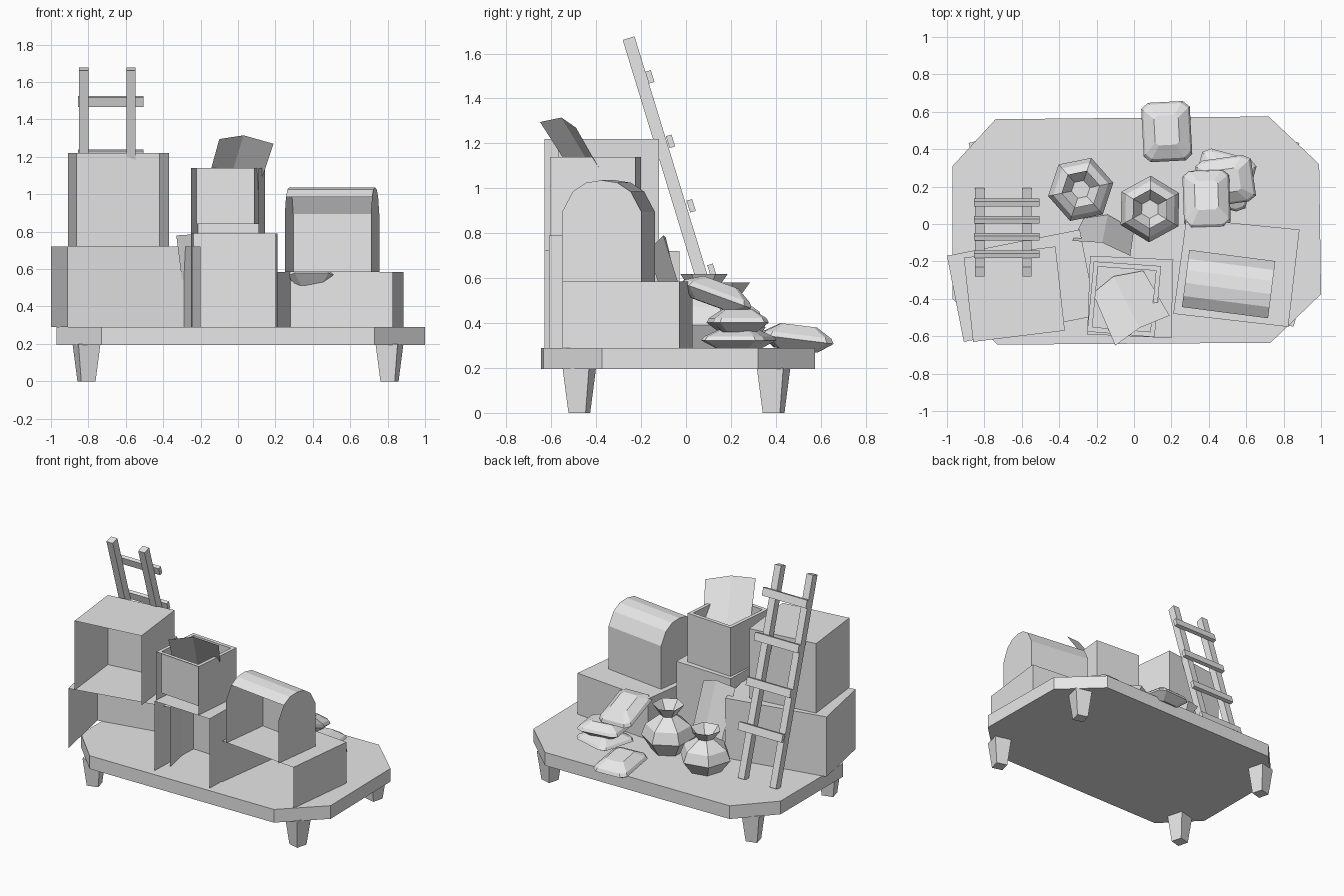
import bpy, bmesh
from math import sin, cos, pi, radians
from mathutils import Matrix, Vector, Euler

cube = bpy.data.objects.get("Cube")
if cube:
    bpy.data.objects.remove(cube, do_unlink=True)

GREY = (0.8, 0.8, 0.8, 1)
mat = bpy.data.materials.new("plain_grey")
mat.use_nodes = True
mat.diffuse_color = GREY
mat.node_tree.nodes["Principled BSDF"].inputs["Base Color"].default_value = GREY


def finish(name, bm, recalc=True):
    if recalc:
        bmesh.ops.recalc_face_normals(bm, faces=bm.faces)
    me = bpy.data.meshes.new(name)
    bm.to_mesh(me)
    bm.free()
    me.materials.append(mat)
    ob = bpy.data.objects.new(name, me)
    bpy.context.collection.objects.link(ob)
    return ob


def skin(bm, rings, closed=True):
    """Bridge rows of points with quads and return the vertex rows."""
    rows = [[bm.verts.new(p) for p in r] for r in rings]
    n = len(rows[0])
    for a, b in zip(rows, rows[1:]):
        for i in range(n if closed else n - 1):
            j = (i + 1) % n
            bm.faces.new((a[i], a[j], b[j], b[i]))
    return rows


def ring(corners, z):
    return [(x, y, z) for x, y in corners]


def inset(corners, f):
    cx = sum(c[0] for c in corners) / len(corners)
    cy = sum(c[1] for c in corners) / len(corners)
    return [(cx + (x - cx) * f, cy + (y - cy) * f) for x, y in corners]


def crate(name, corners, z0, z1):
    """Crate open at the front and below; corners: front left, front right, back right, back left."""
    bm = bmesh.new()
    path = corners[1:] + corners[:1]
    rows = skin(bm, [ring(path, z0), ring(path, z1)], closed=False)
    bm.faces.new(rows[1])
    finish(name, bm, recalc=False)


def sheet(name, top, bottom):
    bm = bmesh.new()
    skin(bm, [bottom, top], closed=False)
    finish(name, bm)


# Platform
outline = [(-.97, .31), (-.97, -.4), (-.73, -.645), (.73, -.635),
           (1, -.375), (.99, .32), (.72, .575), (-.74, .56)]
bm = bmesh.new()
rows = skin(bm, [ring(outline, .195), ring(outline, .29)])
for r in rows:
    bm.faces.new(r)
finish("platform", bm)

# Tapered legs
for side, sx in (("right", -1), ("left", 1)):
    for end, y in (("front", -.475), ("back", .39)):
        bm = bmesh.new()
        bmesh.ops.create_cone(bm, cap_ends=True, segments=4, radius1=.056, radius2=.086, depth=.2,
                              matrix=Matrix.Translation((sx * .81, y, .1))
                              @ Matrix.Rotation(radians(sx * 30), 4, "Z"))
        finish(end + "_" + side + "_leg", bm)

# Stacked crates
crate("lower_right_crate", [(-.91, -.63), (-.2, -.49), (-.29, -.03), (-1, -.17)], .29, .72)
crate("upper_right_crate", [(-.86, -.63), (-.37, -.57), (-.42, -.12), (-.91, -.18)], .72, 1.22)
crate("lower_middle_crate", [(-.25, -.59), (.2, -.61), (.21, -.19), (-.235, -.17)], .29, .79)
crate("lower_left_crate", [(.21, -.48), (.825, -.55), (.885, -.03), (.28, .03)], .29, .585)

# Open-topped crate with an inner lining
box = [(-.25, -.575), (.11, -.605), (.145, -.225), (-.215, -.2)]
lining = inset(box, .86)
bm = bmesh.new()
path = box[1:] + box[:1]
skin(bm, [ring(path, .79), ring(path, 1.14)], closed=False)
rows = skin(bm, [ring(box, 1.14), ring(lining, 1.14), ring(lining, .84)])
bm.faces.new(rows[-1])
finish("open_crate", bm, recalc=False)

# Domed chest: profile of depth and height, open at the front
half = [(-.178, .585), (-.178, .895), (-.13, .985), (-.07, 1.025), (0, 1.036)]
profile = half + [(-v, z) for v, z in reversed(half[:-1])]
along, across = Vector((.23, -.03, 0)), Vector((.126, .992, 0))
mid = Vector((.503, -.345, 0))
bm = bmesh.new()
ends = [[mid + along * s + across * v + Vector((0, 0, z)) for v, z in profile] for s in (-1, 1)]
rows = skin(bm, ends, closed=False)
bm.faces.new(list(reversed(rows[0])))
bm.faces.new(rows[1])
bm.faces.ensure_lookup_table()
bmesh.ops.delete(bm, geom=[bm.faces[0], bm.faces[1]], context="FACES_ONLY")
bmesh.ops.recalc_face_normals(bm, faces=bm.faces)
finish("domed_chest", bm)

# Folded sheets
sheet("sheet_in_crate", [(-.1, -.65, 1.295), (.03, -.555, 1.315), (.19, -.49, 1.27)],
      [(-.22, -.37, .86), (-.11, -.28, .86), (.05, -.25, .85)])
sheet("leaning_sheet", [(-.33, -.09, .78), (-.17, -.1, .79), (-.02, -.17, .72)],
      [(-.27, .03, .3), (-.14, .05, .3), (0, -.03, .3)])


# Ladder
def beam(name, size, loc, tilt):
    bm = bmesh.new()
    bmesh.ops.create_cube(bm, size=1, matrix=Matrix.LocRotScale(
        Vector(loc), Euler((radians(tilt), 0, 0)), Vector(size)))
    finish(name, bm)


for side, x in (("right", -.825), ("left", -.572)):
    beam(side + "_ladder_rail", (.05, .055, 1.44), (x, -.045, .98), 17)
for i in range(4):
    z = .635 + i * .287
    beam("ladder_rung_%d" % (i + 1), (.35, .026, .055), (-.68, .115 - i * .092, z), 17)


# Tied sacks with a flared mouth
def sack(name, x, y, turn, scale):
    levels = [(.11, 0), (.178, .09), (.15, .16), (.055, .225), (.105, .29), (.05, .225)]
    bm = bmesh.new()
    rings = []
    for r, z in levels:
        rings.append([(x + r * cos(turn + i * pi / 3), y + r * sin(turn + i * pi / 3), .29 + z * scale)
                      for i in range(6)])
    rows = skin(bm, rings)
    bm.faces.new(rows[0])
    bm.faces.new(rows[-1])
    finish(name, bm)


sack("right_sack", -.285, .185, .2, 1)
sack("middle_sack", .085, .08, .5, 1.13)


# Lying sacks: bulging rings around a clipped rectangle
def pillow(name, loc, size, rot):
    plan = []
    for sx, sy in ((1, 1), (-1, 1), (-1, -1), (1, -1)):
        pair = [(sx * .5, sy * .4), (sx * .36, sy * .5)]
        plan += pair if sx * sy > 0 else pair[::-1]
    bm = bmesh.new()
    rows = skin(bm, [ring(inset(plan, f), z) for f, z in ((.6, -.5), (1, -.08), (.92, .12), (.5, .5))])
    bm.faces.new(rows[0])
    bm.faces.new(rows[-1])
    turn = Euler([radians(a) for a in rot])
    bmesh.ops.transform(bm, verts=bm.verts, matrix=Matrix.LocRotScale(Vector(loc), turn, Vector(size)))
    finish(name, bm)


pillow("floor_sack", (.175, .495, .335), (.26, .32, .11), (-7, 0, 3))
pillow("bottom_sack", (.48, .235, .33), (.3, .29, .085), (0, 0, -15))
pillow("middle_lying_sack", (.49, .23, .41), (.3, .25, .1), (0, 0, 8))
pillow("top_sack", (.388, .135, .53), (.25, .33, .11), (-20, 0, 2))
